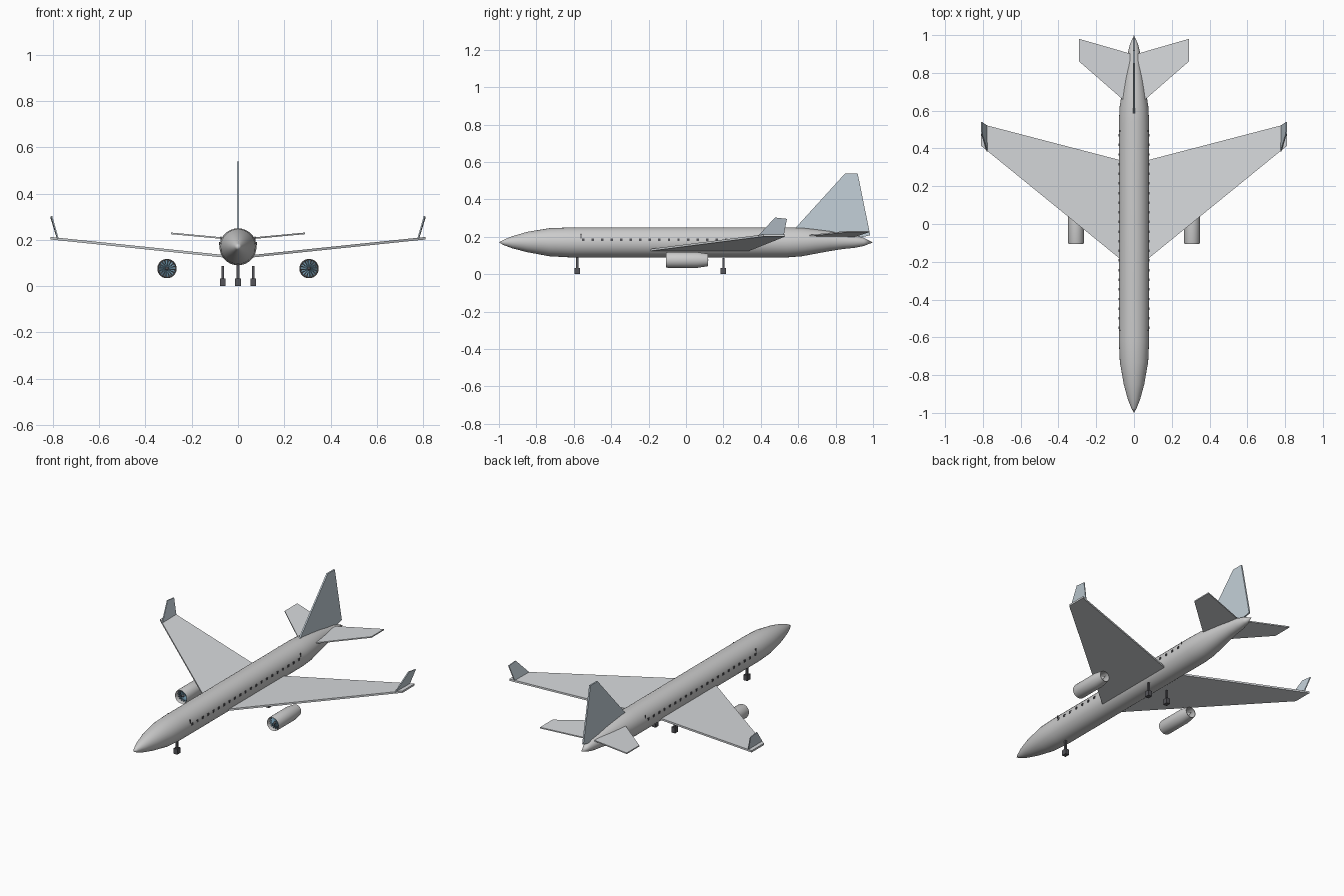
import bpy, bmesh
from math import pi, cos, sin
from mathutils import Vector, Matrix

if "Cube" in bpy.data.objects:
    bpy.data.objects.remove(bpy.data.objects["Cube"])


def material(name, rgb):
    m = bpy.data.materials.new(name)
    m.diffuse_color = (*rgb, 1)
    m.use_nodes = True
    m.node_tree.nodes["Principled BSDF"].inputs["Base Color"].default_value = m.diffuse_color
    return m


WING = material("wing_grey", (0.68, 0.70, 0.72))
FIN = material("fin_blue_grey", (0.55, 0.63, 0.69))
DARK = material("dark", (0.09, 0.09, 0.10))
FAN = material("fan_blue", (0.16, 0.30, 0.40))


def finish(name, bm, mat=None, mirror=False, smooth=False):
    bmesh.ops.recalc_face_normals(bm, faces=bm.faces)
    me = bpy.data.meshes.new(name)
    bm.to_mesh(me)
    bm.free()
    ob = bpy.data.objects.new(name, me)
    bpy.context.collection.objects.link(ob)
    if mat:
        me.materials.append(mat)
    if smooth:
        bpy.context.view_layer.objects.active = ob
        ob.select_set(True)
        bpy.ops.object.shade_smooth_by_angle(angle=0.6)
        ob.select_set(False)
    if mirror:
        mod = ob.modifiers.new("mirror", 'MIRROR')
        mod.use_mirror_merge = False
    return ob


def loft(bm, rings, x=0, n=32, closed=False):
    """Skin rings (y, radius, z) along y; radius 0 becomes a point."""
    loops = []
    for y, r, z in rings:
        if r == 0:
            loops.append([bm.verts.new((x, y, z))] * n)
        else:
            loops.append([bm.verts.new((x + r * cos(2 * pi * i / n), y, z + r * sin(2 * pi * i / n)))
                          for i in range(n)])
    pairs = list(zip(loops, loops[1:]))
    if closed:
        pairs.append((loops[-1], loops[0]))
    for a, b in pairs:
        for i in range(n):
            j = (i + 1) % n
            bm.faces.new(list(dict.fromkeys((a[i], a[j], b[j], b[i]))))


def plate(name, pts, thick, mat, mirror=True):
    """Flat surface: outline extruded by a thickness vector, centred."""
    bm = bmesh.new()
    t = Vector(thick)
    lo = [bm.verts.new(Vector(p) - t / 2) for p in pts]
    hi = [bm.verts.new(Vector(p) + t / 2) for p in pts]
    bm.faces.new(lo)
    bm.faces.new(hi)
    for i in range(len(pts)):
        j = (i + 1) % len(pts)
        bm.faces.new((lo[i], lo[j], hi[j], hi[i]))
    return finish(name, bm, mat, mirror)


def box(bm, centre, size):
    bmesh.ops.create_cube(bm, size=1, matrix=Matrix.Translation(centre) @ Matrix.Diagonal((*size, 1)))


# Fuselage
bm = bmesh.new()
loft(bm, [(-1, 0, .17), (-.975, .014, .17), (-.93, .032, .171), (-.85, .054, .172),
          (-.73, .075, .171), (-.62, .08, .17), (.54, .08, .17), (.62, .076, .172),
          (.70, .064, .175), (.77, .053, .177), (.84, .041, .176), (.90, .034, .175),
          (.95, .022, .173), (1, 0, .17)])
finish("fuselage", bm, smooth=True)

# Wings, winglets and tail surfaces
plate("wing", [(.05, -.204, .128), (.81, .414, .207), (.81, .53, .207), (.05, .332, .128)],
      (0, 0, .011), WING)
plate("winglet", [(.778, .385, .205), (.806, .476, .303), (.808, .54, .296), (.780, .522, .205)],
      (.006, 0, 0), FIN)
plate("tailplane", [(.02, .625, .203), (.29, .86, .228), (.29, .98, .228), (.02, .902, .203)],
      (0, 0, .007), WING)
plate("tail_fin", [(0, .56, .215), (0, .585, .247), (0, .85, .538), (0, .918, .538),
                   (0, .985, .208), (0, .90, .19)], (.009, 0, 0), FIN, mirror=False)

# Engines: hollow nacelle, fan with blades, spinner and exhaust cone
EX, EZ = .307, .076
bm = bmesh.new()
loft(bm, [(-.107, .039, EZ), (-.098, .042, EZ), (.06, .042, EZ), (.118, .033, EZ),
          (.118, .030, EZ), (.06, .037, EZ), (-.10, .037, EZ)], EX, 28, closed=True)
finish("engine_nacelle", bm, mirror=True, smooth=True)

bm = bmesh.new()
loft(bm, [(-.075, 0, EZ), (-.075, .038, EZ), (-.070, .038, EZ), (-.070, 0, EZ)], EX, 28)
finish("fan_disc", bm, DARK, mirror=True)

bm = bmesh.new()
for k in range(16):
    rot = (Matrix.Translation((EX, -.082, EZ)) @ Matrix.Rotation(2 * pi * k / 16, 4, 'Y')
           @ Matrix.Translation((0, 0, .022)) @ Matrix.Rotation(.5, 4, 'Z'))
    bmesh.ops.create_cube(bm, size=1, matrix=rot @ Matrix.Diagonal((.007, .003, .03, 1)))
finish("fan_blades", bm, FAN, mirror=True)

bm = bmesh.new()
loft(bm, [(-.10, 0, EZ), (-.093, .006, EZ), (-.075, .010, EZ)], EX, 16)
finish("spinner", bm, DARK, mirror=True, smooth=True)

bm = bmesh.new()
loft(bm, [(.05, 0, EZ), (.05, .036, EZ), (.06, .022, EZ), (.125, 0, EZ)], EX, 20)
finish("exhaust_cone", bm, mirror=True, smooth=True)

# Landing gear
for name, x, y, top in (("nose_gear", 0, -.582, .10), ("left_main_gear", -.065, .2, .088),
                        ("right_main_gear", .065, .2, .088)):
    bm = bmesh.new()
    box(bm, (x, y, .0165), (.024, .03, .033))
    box(bm, (x, y, (.03 + top) / 2), (.011, .012, top - .03))
    finish(name, bm, DARK)

# Cabin windows and door seams
bm = bmesh.new()
for i in range(21):
    box(bm, (.0785, -.55 + i * .051, .185), (.006, .013, .013))
finish("cabin_windows", bm, DARK, mirror=True)

bm = bmesh.new()
for y in (-.562, .492):
    box(bm, (.0735, y, .202), (.006, .004, .024))
finish("door_seams", bm, DARK, mirror=True)
